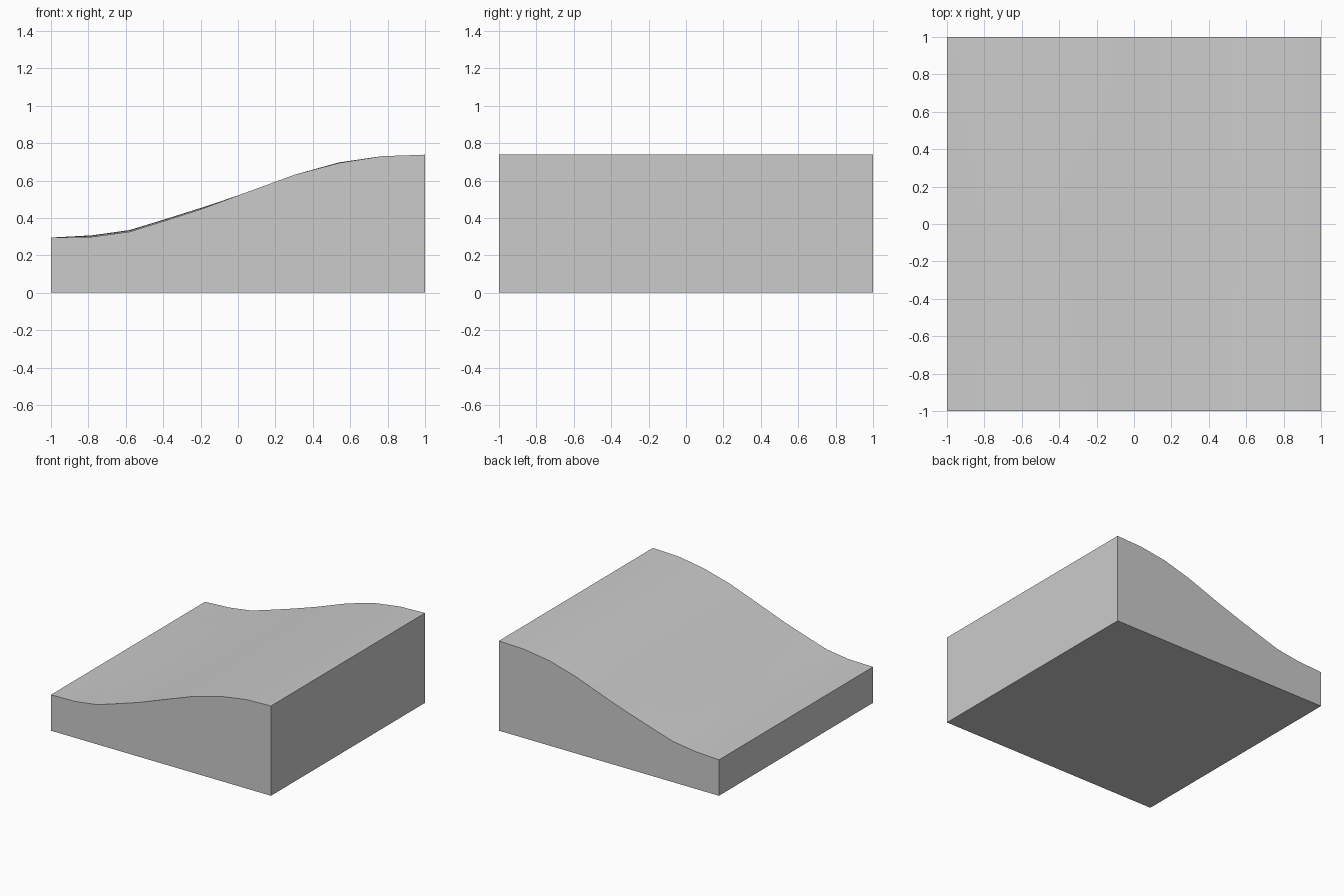
import bpy, bmesh, math

if "Cube" in bpy.data.objects:
    bpy.data.objects.remove(bpy.data.objects["Cube"])

# Slope outline: (x, front-edge height, extra height further back)
PROFILE = [(-1, .295, 0), (-.78, .299, .008), (-.58, .326, .009), (-.4, .382, .008),
           (-.2, .446, .007), (0, .52, 0), (.3, .63, 0), (.54, .694, .003),
           (.77, .73, 0), (1, .738, 0)]
ROWS = 8

grey = bpy.data.materials.new("light grey")
grey.diffuse_color = (.6, .6, .6, 1)
grey.use_nodes = True
grey.node_tree.nodes["Principled BSDF"].inputs["Base Color"].default_value = grey.diffuse_color

bm = bmesh.new()
# Gently wavy top surface
grid = []
for j in range(ROWS + 1):
    t = j / ROWS
    blend = .5 - .5 * math.cos(math.pi * t)
    grid.append([bm.verts.new((x, -1 + 2 * t, z + lift * blend)) for x, z, lift in PROFILE])
for j in range(ROWS):
    for i in range(len(PROFILE) - 1):
        f = bm.faces.new((grid[j][i], grid[j][i + 1], grid[j + 1][i + 1], grid[j + 1][i]))
        f.smooth = True

# Flat walls and base
base = [bm.verts.new((x, y, 0)) for x, y in ((-1, -1), (1, -1), (1, 1), (-1, 1))]
bm.faces.new(base[::-1])
borders = [grid[0], [r[-1] for r in grid], grid[-1][::-1], [r[0] for r in grid][::-1]]
for k, border in enumerate(borders):
    bm.faces.new([base[k], base[(k + 1) % 4]] + border[::-1])
bmesh.ops.recalc_face_normals(bm, faces=bm.faces)

mesh = bpy.data.meshes.new("sloped_block")
bm.to_mesh(mesh)
bm.free()
mesh.materials.append(grey)
block = bpy.data.objects.new("sloped_block", mesh)
bpy.context.collection.objects.link(block)

# Smooth top, crisp rim
bpy.context.view_layer.objects.active = block
block.select_set(True)
bpy.ops.object.shade_smooth_by_angle(angle=math.radians(35))
